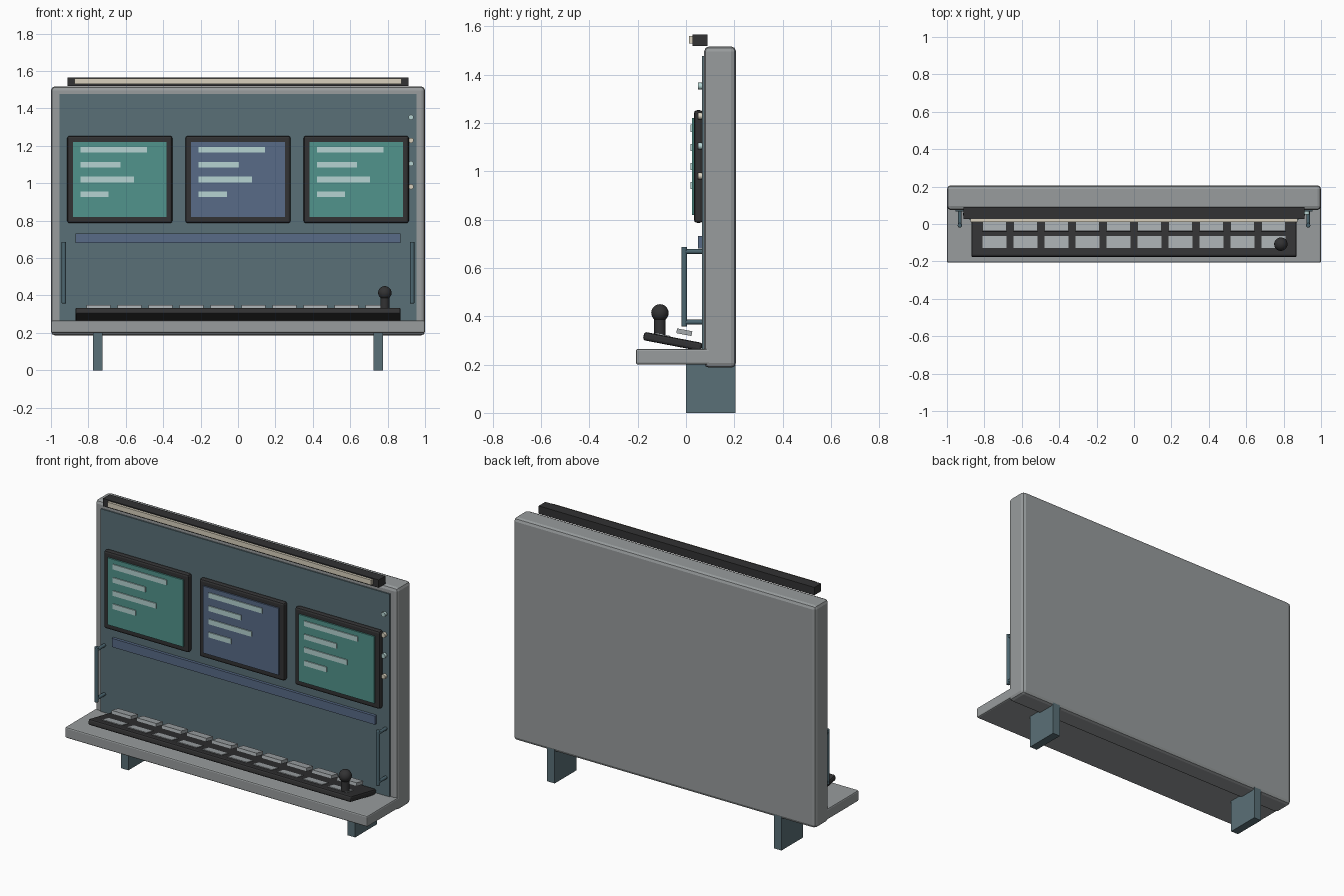
import bpy
from math import pi, radians
from mathutils import Vector

if "Cube" in bpy.data.objects:
    bpy.data.objects.remove(bpy.data.objects["Cube"], do_unlink=True)


def material(name, r, g, b):
    """Flat colour given as 0-255 display values, stored as linear."""
    lin = [((c / 255 + 0.055) / 1.055) ** 2.4 for c in (r, g, b)] + [1]
    m = bpy.data.materials.new(name)
    m.use_nodes = True
    m.diffuse_color = lin
    m.node_tree.nodes["Principled BSDF"].inputs["Base Color"].default_value = lin
    return m


GREY = material("casing_grey", 152, 156, 157)
SLATE = material("slate_panel", 90, 112, 119)
STEEL = material("handle_steel", 76, 102, 112)
DARK = material("charcoal", 50, 50, 51)
TEAL = material("screen_teal", 81, 148, 140)
BLUE = material("screen_blue", 88, 107, 135)
TEXT = material("readout_pale", 182, 212, 210)
CREAM = material("lamp_cream", 216, 208, 189)
KEY = material("key_grey", 166, 171, 174)


def finish(ob, name, mat, bevel=0, segments=1):
    ob.name = name
    ob.data.materials.append(mat)
    if bevel:
        mod = ob.modifiers.new("Bevel", "BEVEL")
        mod.width = bevel
        mod.segments = segments
    return ob


def box(name, mat, x, y, z, bevel=0, segments=1, tilt=0):
    """Box from (min, max) ranges, optionally tilted about x."""
    bpy.ops.mesh.primitive_cube_add(size=1)
    ob = bpy.context.object
    spans = (x, y, z)
    ob.scale = [b - a for a, b in spans]
    bpy.ops.object.transform_apply(location=False, rotation=False, scale=True)
    ob.location = [(a + b) / 2 for a, b in spans]
    ob.rotation_euler.x = tilt
    return finish(ob, name, mat, bevel, segments)


def rod(name, mat, a, b, radius, sides=12, bevel=0):
    """Cylinder between two points."""
    a, b = Vector(a), Vector(b)
    d = b - a
    bpy.ops.mesh.primitive_cylinder_add(vertices=sides, radius=radius, depth=d.length,
                                        location=(a + b) / 2)
    ob = bpy.context.object
    ob.rotation_euler = d.to_track_quat("Z", "Y").to_euler()
    bpy.ops.object.shade_smooth_by_angle(angle=radians(40))
    return finish(ob, name, mat, bevel, 2)


# Cabinet, front panel, desk shelf
box("cabinet", GREY, (-1, 1), (0.075, 0.207), (0.187, 1.517), 0.02, 2)
box("front_panel", SLATE, (-0.955, 0.955), (0.067, 0.1), (0.24, 1.477))
box("desk_shelf", GREY, (-1, 1), (-0.207, 0.153), (0.2, 0.265), 0.008, 2)

# Feet
for side, tag in ((-1, "right"), (1, "left")):
    box(f"foot_{tag}", SLATE, (side * 0.75 - 0.025, side * 0.75 + 0.025), (0, 0.205), (0, 0.21))

# Top lamp
box("lamp_housing", DARK, (-0.912, 0.912), (0.027, 0.09), (1.519, 1.566))
box("lamp_strip", CREAM, (-0.873, 0.873), (0.012, 0.03), (1.53, 1.56))

# Three displays with lines of readout
for i, (tag, glass) in enumerate((("right", TEAL), ("middle", BLUE), ("left", TEAL))):
    cx = (i - 1) * 0.632
    box(f"display_frame_{tag}", DARK, (cx - 0.281, cx + 0.281), (0.033, 0.07), (0.787, 1.253), 0.012, 2)
    box(f"display_screen_{tag}", glass, (cx - 0.25, cx + 0.25), (0.025, 0.04), (0.82, 1.22))
    for row, width in enumerate((0.355, 0.215, 0.285, 0.15)):
        z = 1.178 - row * 0.079
        box(f"readout_{tag}_{row + 1}", TEXT, (cx - 0.21, cx - 0.21 + width),
            (0.019, 0.028), (z - 0.015, z + 0.015))

# Trim strip below the displays
box("trim_strip", BLUE, (-0.87, 0.87), (0.05, 0.07), (0.68, 0.732))

# Indicator lamps
for i in range(4):
    z = 1.353 - i * 0.124
    rod(f"indicator_{i + 1}", CREAM if i % 2 else TEXT, (0.925, 0.05, z), (0.925, 0.075, z), 0.014)

# Grab handles
for side, tag in ((-1, "right"), (1, "left")):
    x = side * 0.931
    rod(f"handle_bar_{tag}", STEEL, (x, -0.007, 0.357), (x, -0.007, 0.687), 0.012, 12, 0.004)
    for part, z in (("lower", 0.376), ("upper", 0.668)):
        rod(f"handle_post_{part}_{tag}", STEEL, (x, -0.007, z), (x, 0.075, z), 0.01)

# Tilted key deck with two rows of keys
TILT = -0.19
box("key_deck", DARK, (-0.87, 0.87), (-0.178, 0.068), (0.278, 0.313), 0.01, 2, TILT)
for row, (y, z) in enumerate(((-0.098, 0.315), (-0.007, 0.334))):
    for col in range(10):
        x = (col - 4.5) * 0.1657
        box(f"key_{row + 1}_{col + 1}", KEY, (x - 0.065, x + 0.065),
            (y - 0.032, y + 0.032), (z - 0.01, z + 0.01), 0, 1, TILT)

# Joystick
rod("joystick_stem", DARK, (0.785, -0.108, 0.31), (0.785, -0.108, 0.4), 0.024, 16)
bpy.ops.mesh.primitive_uv_sphere_add(segments=20, ring_count=12, radius=0.036,
                                     location=(0.785, -0.108, 0.414))
bpy.ops.object.shade_smooth()
finish(bpy.context.object, "joystick_ball", DARK)
